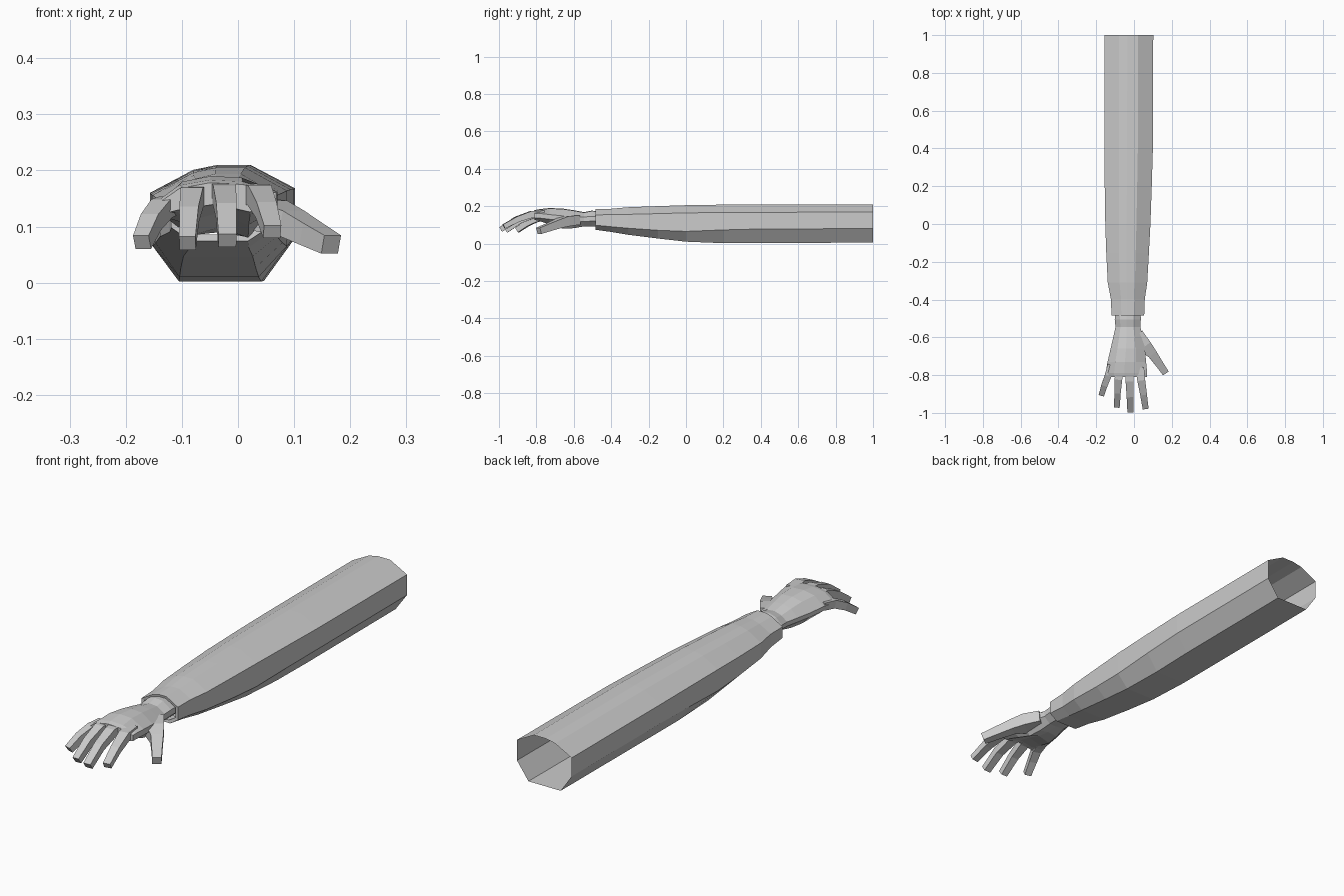
import bpy, bmesh
from mathutils import Vector

grey = bpy.data.materials.new("plain grey")
grey.diffuse_color = (0.6, 0.6, 0.6, 1)


def loft(name, rings, cap_start=False, cap_end=False):
    """Skin a list of equal-length point rings."""
    bm = bmesh.new()
    vs = [[bm.verts.new(p) for p in r] for r in rings]
    n = len(vs[0])
    for a, b in zip(vs, vs[1:]):
        for i in range(n):
            j = (i + 1) % n
            bm.faces.new((a[i], a[j], b[j], b[i]))
    if cap_start:
        bm.faces.new(vs[0][::-1])
    if cap_end:
        bm.faces.new(vs[-1])
    bmesh.ops.recalc_face_normals(bm, faces=bm.faces)
    me = bpy.data.meshes.new(name)
    bm.to_mesh(me)
    bm.free()
    me.materials.append(grey)
    ob = bpy.data.objects.new(name, me)
    bpy.context.collection.objects.link(ob)
    return ob


# Sleeve: nine-sided open tube; section as fractions of width, explicit heights
def sleeve_ring(y, x0, x1, bot, low, high, top):
    w = x1 - x0
    sec = [(0, low), (0, high - 0.008), (0.3, top - 0.009), (0.47, top), (0.69, top),
           (1, high), (1, low), (0.79, bot), (0.2, bot)]
    return [(x0 + f * w, y, z) for f, z in sec]


sleeve = [(1.0, -0.157, 0.102, 0.005, 0.080, 0.168, 0.210),
          (0.4, -0.157, 0.100, 0.003, 0.078, 0.167, 0.210),
          (0.2, -0.155, 0.094, 0.002, 0.073, 0.166, 0.208),
          (0.0, -0.152, 0.087, 0.010, 0.065, 0.164, 0.205),
          (-0.15, -0.147, 0.079, 0.027, 0.071, 0.160, 0.200),
          (-0.31, -0.139, 0.070, 0.047, 0.082, 0.156, 0.194),
          (-0.40, -0.122, 0.057, 0.062, 0.090, 0.155, 0.186),
          (-0.485, -0.119, 0.054, 0.074, 0.098, 0.153, 0.184),
          # cuff folded inwards
          (-0.483, -0.106, 0.041, 0.086, 0.104, 0.148, 0.174),
          (-0.440, -0.106, 0.041, 0.086, 0.104, 0.148, 0.174)]
loft("sleeve", [sleeve_ring(*s) for s in sleeve])


# Palm: arched back of the hand, hollowed underside
def palm_ring(y, x0, x1, side_l, side_r, top, bot, hollow):
    w = x1 - x0
    sec = [(0, side_l - 0.018), (0, side_l), (0.2, top - 0.010), (0.45, top),
           (0.72, top - 0.003), (1, side_r), (1, side_r - 0.025),
           (0.78, bot), (0.5, bot + hollow), (0.2, bot + 0.004)]
    return [(x0 + f * w, y, z) for f, z in sec]


palm = [(-0.45, -0.100, 0.035, 0.140, 0.145, 0.172, 0.092, 0),
        (-0.505, -0.102, 0.036, 0.140, 0.145, 0.176, 0.092, 0),
        (-0.545, -0.098, 0.034, 0.137, 0.142, 0.168, 0.092, 0),
        (-0.60, -0.110, 0.046, 0.137, 0.145, 0.178, 0.082, 0.008),
        (-0.66, -0.124, 0.058, 0.138, 0.148, 0.187, 0.080, 0.018),
        (-0.73, -0.140, 0.064, 0.143, 0.155, 0.190, 0.103, 0.020),
        (-0.79, -0.150, 0.070, 0.141, 0.162, 0.183, 0.122, 0.016),
        (-0.81, -0.147, 0.068, 0.138, 0.160, 0.178, 0.126, 0.014)]
loft("palm", [palm_ring(*s) for s in palm], True, True)


# Fingers: four-sided tapering lofts along (x, y, z, width, height)
def finger(name, path):
    pts = [Vector(p[:3]) for p in path]
    rings = []
    for i, (x, y, z, w, h) in enumerate(path):
        d = (pts[min(i + 1, len(pts) - 1)] - pts[max(i - 1, 0)]).normalized()
        side = d.cross(Vector((0, 0, 1))).normalized() * w / 2
        up = side.cross(d).normalized() * h / 2
        c = pts[i]
        rings.append([c - side - up, c + side - up, c + side + up, c - side + up])
    loft(name, rings, True, True)


finger("little_finger", [(-0.122, -0.745, 0.138, 0.036, 0.032),
                         (-0.136, -0.800, 0.132, 0.036, 0.034),
                         (-0.155, -0.850, 0.108, 0.033, 0.032),
                         (-0.171, -0.902, 0.072, 0.029, 0.028)])
finger("ring_finger", [(-0.078, -0.765, 0.156, 0.044, 0.036),
                       (-0.082, -0.820, 0.152, 0.040, 0.036),
                       (-0.087, -0.890, 0.122, 0.034, 0.032),
                       (-0.090, -0.964, 0.070, 0.029, 0.030)])
finger("middle_finger", [(-0.026, -0.765, 0.161, 0.046, 0.036),
                         (-0.024, -0.830, 0.156, 0.041, 0.036),
                         (-0.021, -0.910, 0.128, 0.036, 0.032),
                         (-0.019, -0.990, 0.075, 0.032, 0.028)])
finger("index_finger", [(0.030, -0.760, 0.158, 0.046, 0.036),
                        (0.038, -0.825, 0.156, 0.042, 0.036),
                        (0.050, -0.900, 0.130, 0.036, 0.030),
                        (0.061, -0.974, 0.091, 0.031, 0.025)])
finger("thumb", [(0.015, -0.585, 0.126, 0.070, 0.050),
                 (0.055, -0.645, 0.120, 0.075, 0.054),
                 (0.095, -0.685, 0.106, 0.050, 0.046),
                 (0.130, -0.735, 0.087, 0.042, 0.040),
                 (0.166, -0.787, 0.068, 0.036, 0.034)])
